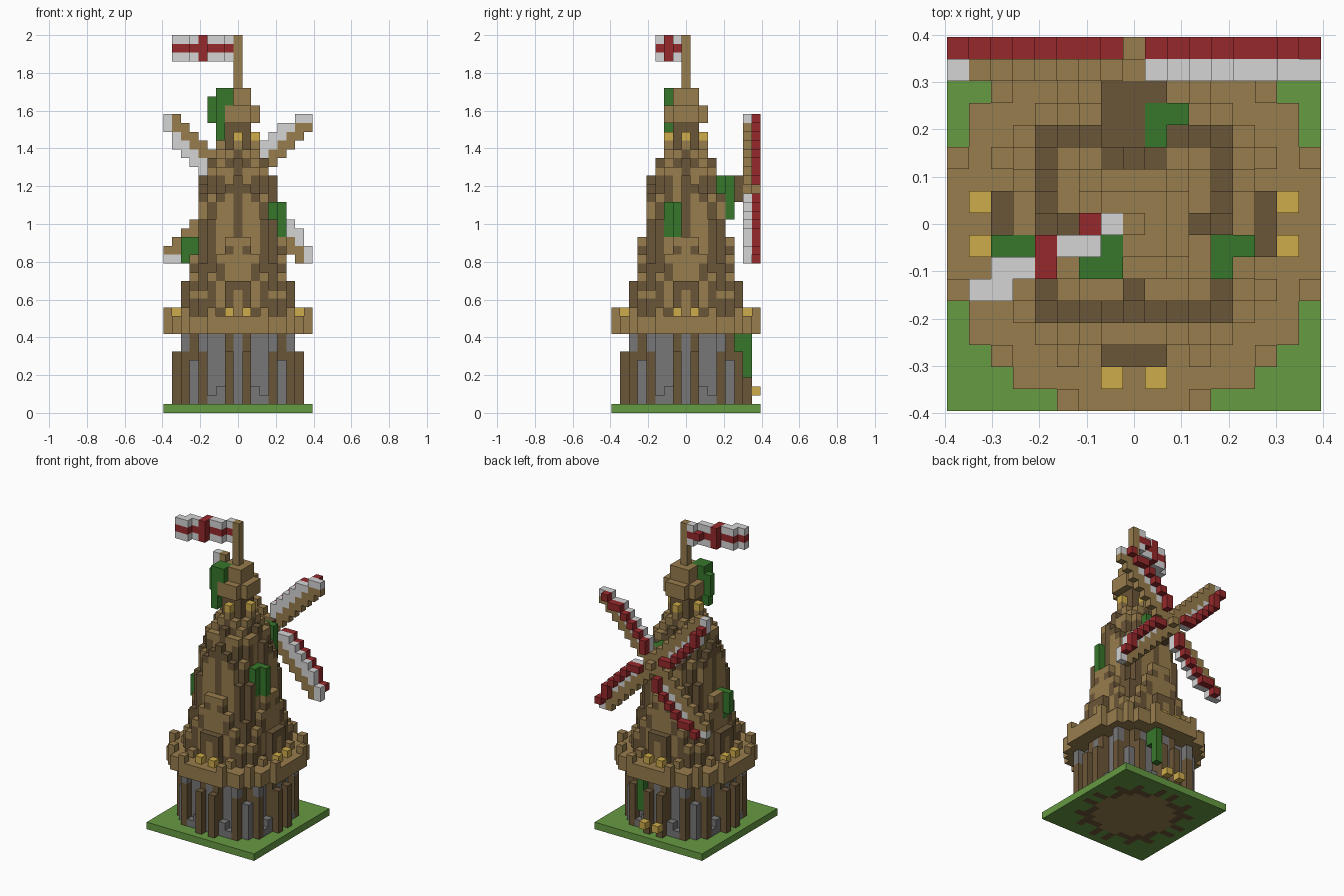
import bpy, bmesh
from mathutils import Vector

old = bpy.data.objects.get("Cube")
if old:
    bpy.data.objects.remove(old, do_unlink=True)

U = 2 / 43  # edge length of one block

SRGB = {
    "plank_tan": (150, 124, 78), "log_brown": (107, 87, 59), "stone_grey": (118, 118, 118),
    "lantern_gold": (206, 171, 76), "grass_green": (102, 153, 68), "leaf_green": (58, 119, 47),
    "sail_red": (149, 45, 47), "cloth_white": (212, 212, 212),
}
TAN, DARK, GREY, GOLD, GRASS, LEAF, RED, WHITE = SRGB
MATS = {}
for name, rgb in SRGB.items():
    col = tuple((c / 255) ** 2.2 for c in rgb) + (1,)
    m = bpy.data.materials.new(name)
    m.use_nodes = True
    m.diffuse_color = col
    m.node_tree.nodes["Principled BSDF"].inputs["Base Color"].default_value = col
    MATS[name] = m

blocks = {}  # (i, j, k) -> (part, colour)


def put(part, colour, i, j, k):
    blocks[(i, j, k)] = (part, colour)


def fill(part, colour, xs, ys, zs):
    """Fill an inclusive box of blocks."""
    for i in range(xs[0], xs[1] + 1):
        for j in range(ys[0], ys[1] + 1):
            for k in range(zs[0], zs[1] + 1):
                put(part, colour, i, j, k)


def around(a, b):
    """All eight mirrored and swapped positions of a plan cell."""
    return {(s * x, t * y) for x, y in ((a, b), (b, a)) for s in (1, -1) for t in (1, -1)}


def turn(x, z, n):
    """Quarter turns in the sail plane."""
    for _ in range(n):
        x, z = -z, x
    return x, z


# Grass base with the tower's footing showing underneath, and the stone ground floor
fill("grass_base", GRASS, (-8, 8), (-8, 8), (0, 0))
for i in range(-6, 7):
    for j in range(-6, 7):
        d = (i * i + j * j) ** 0.5
        if d < 5.9:
            put("grass_base", TAN if d < 5.2 else DARK, i, j, 0)
            fill("stone_floor", GREY, (i, i), (j, j), (1, 8))

# Upright logs around the ground floor: (distance out, sideways, top)
for a, b, top in ((7, 1, 6), (6, 1, 8), (6, 4, 6), (5, 4, 8)):
    for i, j in around(a, b):
        fill("ground_logs", DARK, (i, i), (j, j), (0, top))
# Loose stones between the logs
for a, b, low, top in ((6, 0, 1, 8), (6, 2, 1, 2), (6, 3, 1, 1), (5, 5, 1, 5), (6, 4, 7, 8)):
    for i, j in around(a, b):
        fill("stone_floor", GREY, (i, i), (j, j), (low, top))
for k in (7, 8):
    blocks.pop((4, 6, k))

# Round gallery
HALF = {8: 3, 7: 5, 6: 6, 5: 7, 4: 7}
for j in range(-8, 9):
    w = HALF.get(abs(j), 8)
    fill("gallery", TAN, (-w, w), (j, j), (9, 10))
for a, b in ((8, 3), (6, 6)):
    for i, j in around(a, b):
        put("gallery_posts", TAN, i, j, 11)
for i, j in around(7, 1):
    put("gallery_lanterns", GOLD, i, j, 11)

# Stepped spire: (ring, sideways) -> (height, body colour, cap colour)
SPIRE = {
    (6, 0): (15, TAN, DARK), (6, 1): (15, DARK, DARK), (6, 3): (12, TAN, TAN),
    (5, 0): (20, TAN, TAN), (5, 1): (20, DARK, TAN), (5, 2): (18, DARK, TAN),
    (5, 3): (16, DARK, TAN), (5, 4): (14, DARK, TAN),
    (4, 0): (27, DARK, DARK), (4, 1): (26, TAN, DARK), (4, 2): (25, TAN, DARK),
    (4, 3): (22, DARK, DARK), (4, 4): (17, DARK, DARK),
    (3, 0): (29, DARK, DARK), (3, 1): (28, TAN, TAN), (3, 2): (28, DARK, TAN), (3, 3): (25, DARK, TAN),
    (2, 0): (31, DARK, TAN), (2, 1): (30, DARK, TAN), (2, 2): (29, DARK, TAN),
}
for (a, b), (h, body, cap) in SPIRE.items():
    for i, j in around(a, b):
        fill("spire", body, (i, i), (j, j), (11, h - 2))
        put("spire", cap, i, j, h - 1)
# Slanting braces on each side
for b, low, top in ((2, 12, 14), (1, 15, 17)):
    for i, j in around(5, b):
        fill("braces", TAN, (i, i), (j, j), (low, top))

# Lantern room, cap and mast
fill("lantern_room", DARK, (-1, 1), (-1, 1), (11, 32))
for i, j in around(2, 0):
    put("room_lanterns", GOLD, i, j, 31)
fill("cap", TAN, (-2, 2), (-2, 2), (33, 34))
for i, j in around(2, 2):
    for k in (33, 34):
        blocks.pop((i, j, k))
fill("cap", TAN, (-1, 1), (-1, 1), (35, 36))
fill("mast", TAN, (0, 0), (0, 0), (37, 42))

# Waving flag with a cross
for i, j in ((-1, 0), (-2, -1), (-3, -1), (-4, -1), (-4, -2), (-5, -2), (-6, -2), (-6, -3), (-7, -3)):
    for k in (40, 41, 42):
        put("flag", RED if k == 41 or i == -4 else WHITE, i, j, k)
put("flag", RED, -2, 0, 41)

# Axle and four sails: tan spar, white cloth, red outer edge on the back
HUB = 25
fill("axle", DARK, (-1, 1), (3, 3), (27, 27))
fill("axle", DARK, (-1, 1), (4, 6), (HUB - 1, HUB + 1))
for j in (7, 8):
    put("sail_hub", TAN, 0, j, HUB)
for n in range(4):
    cells = [(1, 1, 7, TAN), (1, 0, 7, TAN), (1, 2, 8, RED), (6, 7, 8, RED), (7, 8, 8, RED)]
    for t in range(2, 9):
        cells += [(t, t, 7, WHITE if t == 8 else TAN), (t, t - 1, 7, TAN), (t - 1, t, 7, WHITE)]
        if 3 <= t <= 7:
            cells += [(t - 2, t, 7, WHITE), (t - 2, t, 8, RED)]
    for x, z, j, colour in cells:
        x, z = turn(x, z, n)
        put("sails", colour, x, j, z + HUB)

# Hanging leaves
fill("leaves", LEAF, (-3, -3), (-1, -1), (33, 35))
fill("leaves", LEAF, (-2, -2), (-2, -1), (33, 36))
fill("leaves", LEAF, (-2, -2), (-2, -2), (31, 32))
fill("leaves", LEAF, (-1, -1), (-2, -1), (35, 36))
fill("leaves", LEAF, (-6, -5), (-1, -1), (17, 19))
fill("leaves", LEAF, (-5, -5), (-1, -1), (16, 16))
fill("leaves", LEAF, (4, 4), (-2, -1), (20, 23))
fill("leaves", LEAF, (5, 5), (-1, -1), (20, 23))
for j in (-2, -1):
    for k in (24, 25):
        blocks.pop((4, j, k), None)
fill("leaves", LEAF, (1, 1), (4, 5), (24, 26))
fill("leaves", LEAF, (2, 2), (5, 5), (22, 26))
fill("leaves", LEAF, (2, 2), (6, 7), (7, 8))
fill("leaves", LEAF, (2, 2), (7, 7), (4, 6))

# Door lanterns at the back
for i in (-1, 1):
    put("door_lanterns", GOLD, i, 8, 2)

# Turn each part into a mesh, keeping only exposed block faces
parts = {}
for cell, (part, colour) in blocks.items():
    parts.setdefault(part, []).append((cell, colour))
AXES = [Vector(v) for v in ((1, 0, 0), (0, 1, 0), (0, 0, 1))]
for part, cells in parts.items():
    used = sorted({c for _, c in cells})
    bm = bmesh.new()
    for cell, colour in cells:
        mid = Vector(cell) + Vector((0, 0, 0.5))
        for n in range(3):
            for s in (1, -1):
                out = AXES[n] * s
                if tuple(int(v) for v in Vector(cell) + out) in blocks:
                    continue
                p, q = AXES[(n + 1) % 3] * s, AXES[(n + 2) % 3]
                ring = (-p - q, p - q, p + q, q - p)
                face = bm.faces.new([bm.verts.new((mid + (out + r) / 2) * U) for r in ring])
                face.material_index = used.index(colour)
    bmesh.ops.remove_doubles(bm, verts=bm.verts, dist=U / 100)
    mesh = bpy.data.meshes.new(part)
    bm.to_mesh(mesh)
    bm.free()
    for c in used:
        mesh.materials.append(MATS[c])
    bpy.context.collection.objects.link(bpy.data.objects.new(part, mesh))
